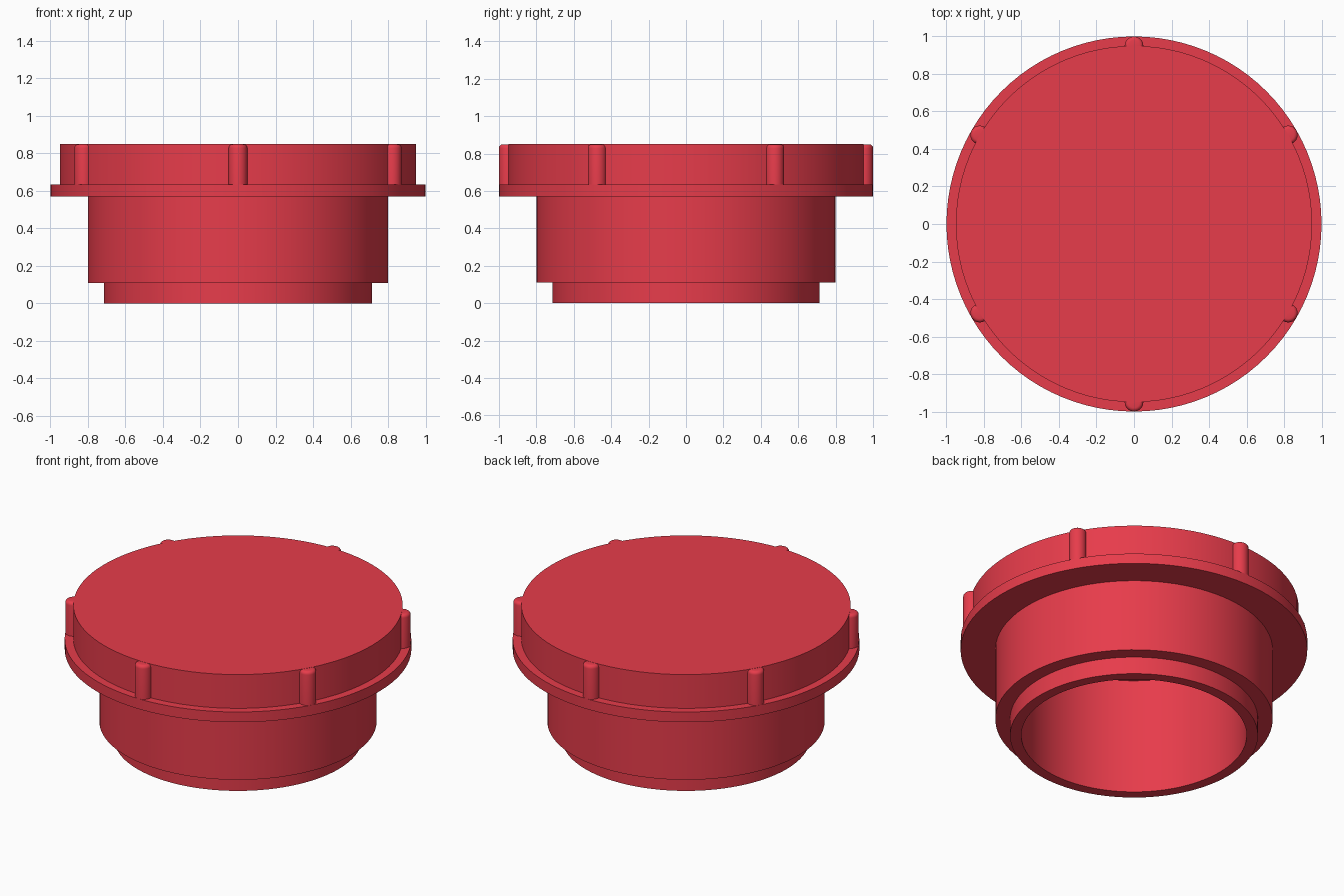
import bpy, bmesh
from math import sin, cos, pi, radians

if "Cube" in bpy.data.objects:
    bpy.data.objects.remove(bpy.data.objects["Cube"])

SEGMENTS = 96

# Shared red material
red = bpy.data.materials.new("red_plastic")
red.diffuse_color = (0.80, 0.045, 0.07, 1)
red.use_nodes = True
red.node_tree.nodes["Principled BSDF"].inputs["Base Color"].default_value = red.diffuse_color


def lathe(name, profile, segments, center=(0, 0)):
    """Revolve an (r, z) profile about a vertical axis; r = 0 makes a pole."""
    bm = bmesh.new()
    rings = []
    for r, z in profile:
        if r == 0:
            rings.append([bm.verts.new((0, 0, z))] * segments)
        else:
            rings.append([bm.verts.new((r * cos(2 * pi * i / segments),
                                        r * sin(2 * pi * i / segments), z))
                          for i in range(segments)])
    for a, b in zip(rings, rings[1:]):
        for i in range(segments):
            j = (i + 1) % segments
            corners = list(dict.fromkeys((a[i], a[j], b[j], b[i])))
            bm.faces.new(corners)
    bmesh.ops.recalc_face_normals(bm, faces=bm.faces)
    mesh = bpy.data.meshes.new(name)
    bm.to_mesh(mesh)
    bm.free()
    obj = bpy.data.objects.new(name, mesh)
    bpy.context.collection.objects.link(obj)
    obj.location = (*center, 0)
    mesh.materials.append(red)
    bpy.ops.object.select_all(action='DESELECT')
    obj.select_set(True)
    bpy.context.view_layer.objects.active = obj
    bpy.ops.object.shade_smooth_by_angle(angle=radians(30))
    return obj


# Hollow cap body: bore ceiling, bore, spigot, plug, flange, head
lathe("cap_body", [
    (0, 0.74), (0.65, 0.74), (0.65, 0),
    (0.715, 0), (0.715, 0.11),
    (0.80, 0.11), (0.80, 0.57),
    (1.0, 0.57), (1.0, 0.635),
    (0.95, 0.635), (0.95, 0.85), (0, 0.85),
], SEGMENTS)

# Six grip ribs with rounded tops, resting on the flange
R, TOP, FILLET = 0.05, 0.849, 0.02
rounded = [(R - FILLET + FILLET * cos(t * pi / 8),
            TOP - FILLET + FILLET * sin(t * pi / 8)) for t in range(5)]
for k in range(6):
    a = radians(30 + 60 * k)
    lathe(f"grip_rib_{k + 1}", [(0, 0.60), (R, 0.60)] + rounded + [(0, TOP)],
          24, (0.95 * cos(a), 0.95 * sin(a)))
